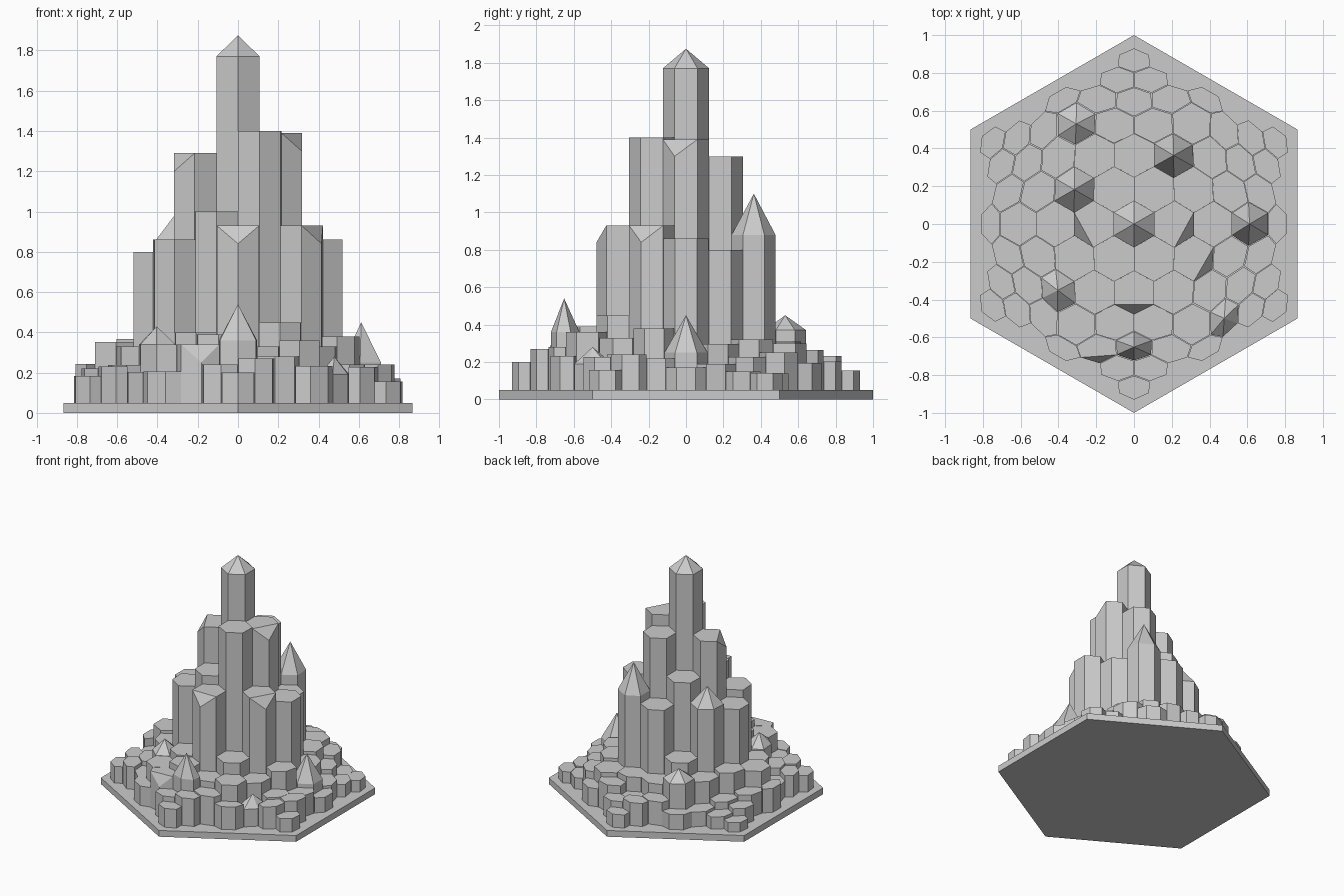
import bpy, bmesh, math, random

if "Cube" in bpy.data.objects:
    bpy.data.objects.remove(bpy.data.objects["Cube"])

random.seed(4)
STEP = 0.21                      # spacing of the column lattice
ROW = STEP * math.sqrt(3) / 2
CORNER = STEP / math.sqrt(3)
BASE_TOP = 0.05

# radial squeeze towards the base plate's corners and towards its sides
TO_CORNER = [(0, 0), (0.42, 0.43), (0.5, 0.49), (0.61, 0.57), (0.728, 0.65),
             (0.85, 0.725), (0.91, 0.77), (1.21, 0.93), (2, 1.2)]
TO_SIDE = [(0, 0), (0.3, 0.3), (0.525, 0.52), (0.63, 0.617), (0.735, 0.715),
           (0.84, 0.765), (0.945, 0.81), (2, 1.1)]


def lookup(table, r):
    for (a, fa), (b, fb) in zip(table, table[1:]):
        if r <= b:
            return fa + (r - a) * (fb - fa) / (b - a)
    return table[-1][1]


def warp(x, y):
    r = math.hypot(x, y)
    if r < 1e-6:
        return x, y
    t = 0.5 - 0.5 * math.cos(6 * math.atan2(y, x))   # 1 at plate corners
    f = (t * lookup(TO_CORNER, r) + (1 - t) * lookup(TO_SIDE, r)) / r
    return x * f, y * f


def hex_points(x, y, radius):
    return [(x + radius * math.cos(math.radians(30 + 60 * k)),
             y + radius * math.sin(math.radians(30 + 60 * k))) for k in range(6)]


def prism(name, points, z0, z1, tip=None, cut=None, depth=0.09):
    """Six-sided column: flat top, pointed top (tip) or one cut corner."""
    bm = bmesh.new()
    low = [bm.verts.new((x, y, z0)) for x, y in points]
    top = [bm.verts.new((x, y, z1 - (depth if k == cut else 0)))
           for k, (x, y) in enumerate(points)]
    bm.faces.new(low[::-1])
    for k in range(6):
        n = (k + 1) % 6
        bm.faces.new((low[k], low[n], top[n], top[k]))
    if tip:
        cx = sum(p[0] for p in points) / 6
        cy = sum(p[1] for p in points) / 6
        apex = bm.verts.new((cx, cy, tip))
        for k in range(6):
            bm.faces.new((top[k], top[(k + 1) % 6], apex))
    elif cut is not None:
        bm.faces.new([v for k, v in enumerate(top) if k != cut])
        bm.faces.new((top[cut - 1], top[cut], top[(cut + 1) % 6]))
    else:
        bm.faces.new(top)
    mesh = bpy.data.meshes.new(name)
    bm.to_mesh(mesh)
    bm.free()
    bpy.context.collection.objects.link(bpy.data.objects.new(name, mesh))


# column heights by lattice cell: tall ones, then crystals
HEIGHT = {(0, 0): 1.77, (1, 0): 1.39, (0, 1): 1.3, (-1, 1): 1.0, (-1, 0): 1.29,
          (0, -1): 1.0, (1, -1): 1.4, (2, 0): 0.86, (1, 1): 0.8, (0, 2): 0.88,
          (-1, 2): 0.82, (-2, 2): 0.45, (-2, 1): 0.84, (-2, 0): 0.8,
          (-1, -1): 0.86, (0, -2): 0.4, (1, -2): 0.93, (2, -2): 0.45,
          (2, -1): 0.93, (3, 0): 0.25, (2, -4): 0.36, (4, -3): 0.19,
          (-1, -2): 0.34, (-3, 3): 0.37}
# a few low columns at the front and right
HEIGHT.update({(1, -4): 0.34, (3, -4): 0.28, (1, -3): 0.39, (2, -3): 0.33,
               (3, -3): 0.36, (0, -3): 0.34, (2, -5): 0.24, (3, -5): 0.27,
               (3, -6): 0.2, (4, -1): 0.22, (3, 1): 0.19, (4, 0): 0.17,
               (5, -2): 0.24, (3, 2): 0.15, (2, 3): 0.14})
# pointed crystals and cut corners
TIP = {(0, 0): 1.875, (0, 2): 1.1, (-2, 1): 0.98, (3, 0): 0.45, (2, -4): 0.54,
       (4, -3): 0.28, (-1, -2): 0.43, (-3, 3): 0.45}
CUT = {(1, 0): 5, (-1, 0): 3, (1, -2): 4, (2, -1): 5, (1, -4): 4}

# base plate
prism("base_plate", hex_points(0, 0, 1.0), 0, BASE_TOP)

# columns
for i in range(-7, 8):
    for j in range(-7, 8):
        x, y = STEP * (i + j / 2), ROW * j
        cx, cy = warp(x, y)
        if max(abs(cx), abs(cx) / 2 + abs(cy) * 0.866) > 0.775:
            continue
        ring = max(abs(i), abs(j), abs(i + j))
        low_mean = {3: 0.33, 4: 0.24, 5: 0.19, 6: 0.15}.get(ring, 0.2)
        if ring == 4 and x < -0.4:
            low_mean -= 0.04
        h = HEIGHT.get((i, j), low_mean + random.uniform(-0.05, 0.05))
        size = CORNER * (0.999 if ring < 3 else random.uniform(0.97, 0.995))
        pts = [warp(px, py) for px, py in hex_points(x, y, size)]
        name = ("core_column" if ring == 0 else "inner_column" if ring == 1
                else "middle_column" if ring == 2 else "outer_column")
        prism(name, pts, BASE_TOP - 0.01, h, TIP.get((i, j)), CUT.get((i, j)))
